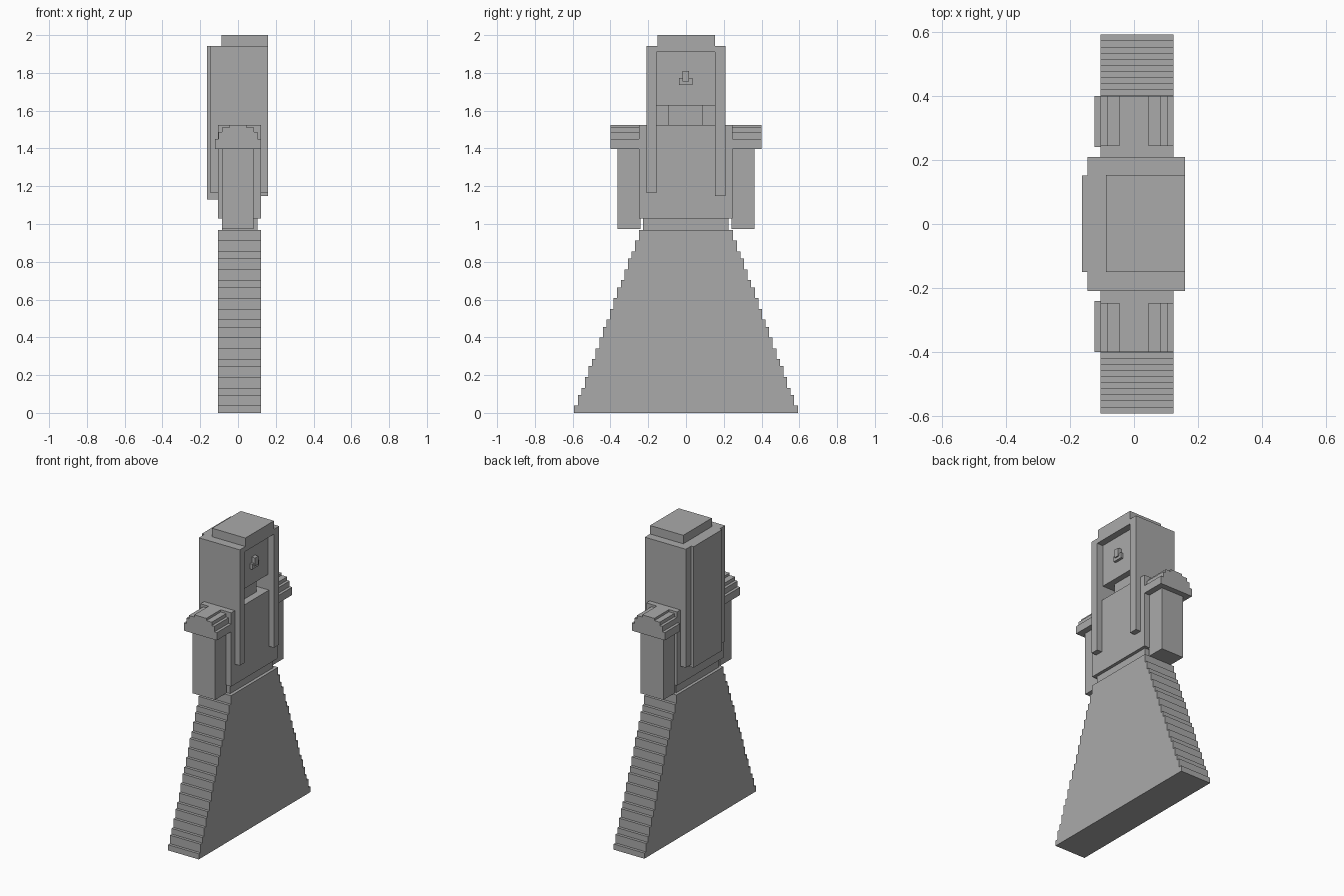
import bpy
import bmesh

cube = bpy.data.objects.get("Cube")
if cube:
    bpy.data.objects.remove(cube, do_unlink=True)

grey = bpy.data.materials.new("stone_grey")
grey.use_nodes = True
colour = (0.4, 0.4, 0.4, 1)
grey.diffuse_color = colour
grey.node_tree.nodes["Principled BSDF"].inputs["Base Color"].default_value = colour


def finish(name, bm):
    bmesh.ops.recalc_face_normals(bm, faces=bm.faces)
    mesh = bpy.data.meshes.new(name)
    bm.to_mesh(mesh)
    bm.free()
    mesh.materials.append(grey)
    bpy.context.collection.objects.link(bpy.data.objects.new(name, mesh))


def box(name, x, y, z):
    """Box between (min, max) pairs on each axis."""
    bm = bmesh.new()
    bmesh.ops.create_cube(bm, size=1)
    for v in bm.verts:
        v.co = [r[0] if c < 0 else r[1] for c, r in zip(v.co, (x, y, z))]
    finish(name, bm)


def extrude(name, points, offset):
    """Closed outline pushed along an offset."""
    bm = bmesh.new()
    face = bm.faces.new([bm.verts.new(p) for p in points])
    result = bmesh.ops.extrude_face_region(bm, geom=[face])
    verts = [g for g in result["geom"] if isinstance(g, bmesh.types.BMVert)]
    bmesh.ops.translate(bm, verts=verts, vec=offset)
    finish(name, bm)


# Stepped skirt, narrowing by one unit per step
unit = 0.019
right_side = []
z = 0
for i, rise in enumerate([2, 3, 2, 3, 3, 2, 3, 3, 3, 2, 3, 3, 3, 2, 3, 3, 2, 3, 3]):
    half = 0.592 - i * unit
    right_side += [(half, z), (half, z + rise * unit)]
    z += rise * unit
outline = right_side + [(-y, h) for y, h in reversed(right_side)]
extrude("skirt", [(-0.105, y, h) for y, h in outline], (0.228, 0, 0))

# Waist and torso
box("belt", (-0.085, 0.102), (-0.228, 0.225), (0.965, 1.035))
box("torso", (-0.105, 0.123), (-0.248, 0.245), (1.03, 1.525))
box("neck", (-0.07, 0.075), (-0.095, 0.09), (1.52, 1.64))

# Arms with stepped shoulder caps
for side, label in ((1, "left"), (-1, "right")):
    inner, wrist, outer = 0.24 * side, 0.362 * side, 0.4 * side
    box(label + "_arm", (-0.085, 0.083), sorted((inner, wrist)), (0.973, 1.41))
    steps = [(0.123, 1.398), (0.123, 1.45), (0.104, 1.45), (0.104, 1.487),
             (0.085, 1.487), (0.085, 1.51), (0.045, 1.51), (0.045, 1.525)]
    cap = steps + [(-x, h) for x, h in reversed(steps)]
    extrude(label + "_shoulder", [(x, inner, h) for x, h in cap], (0, outer - inner, 0))

# Head, recessed inside the hair
box("face", (-0.11, 0.115), (-0.16, 0.155), (1.627, 1.92))
box("nose_bridge", (0.11, 0.14), (-0.018, 0.017), (1.755, 1.81))
box("nose_base", (0.11, 0.132), (-0.036, 0.035), (1.737, 1.773))

# Hair
box("hair_right", (-0.145, 0.16), (-0.209, -0.157), (1.165, 1.943))
box("hair_left", (-0.145, 0.16), (0.153, 0.209), (1.147, 1.943))
box("hair_top", (-0.145, 0.16), (-0.16, 0.155), (1.91, 1.943))
box("hair_back", (-0.145, -0.1), (-0.16, 0.155), (1.165, 1.92))
box("back_braid", (-0.163, -0.1), (-0.15, 0.152), (1.13, 1.943))
box("crown", (-0.087, 0.16), (-0.15, 0.153), (1.935, 2.0))
